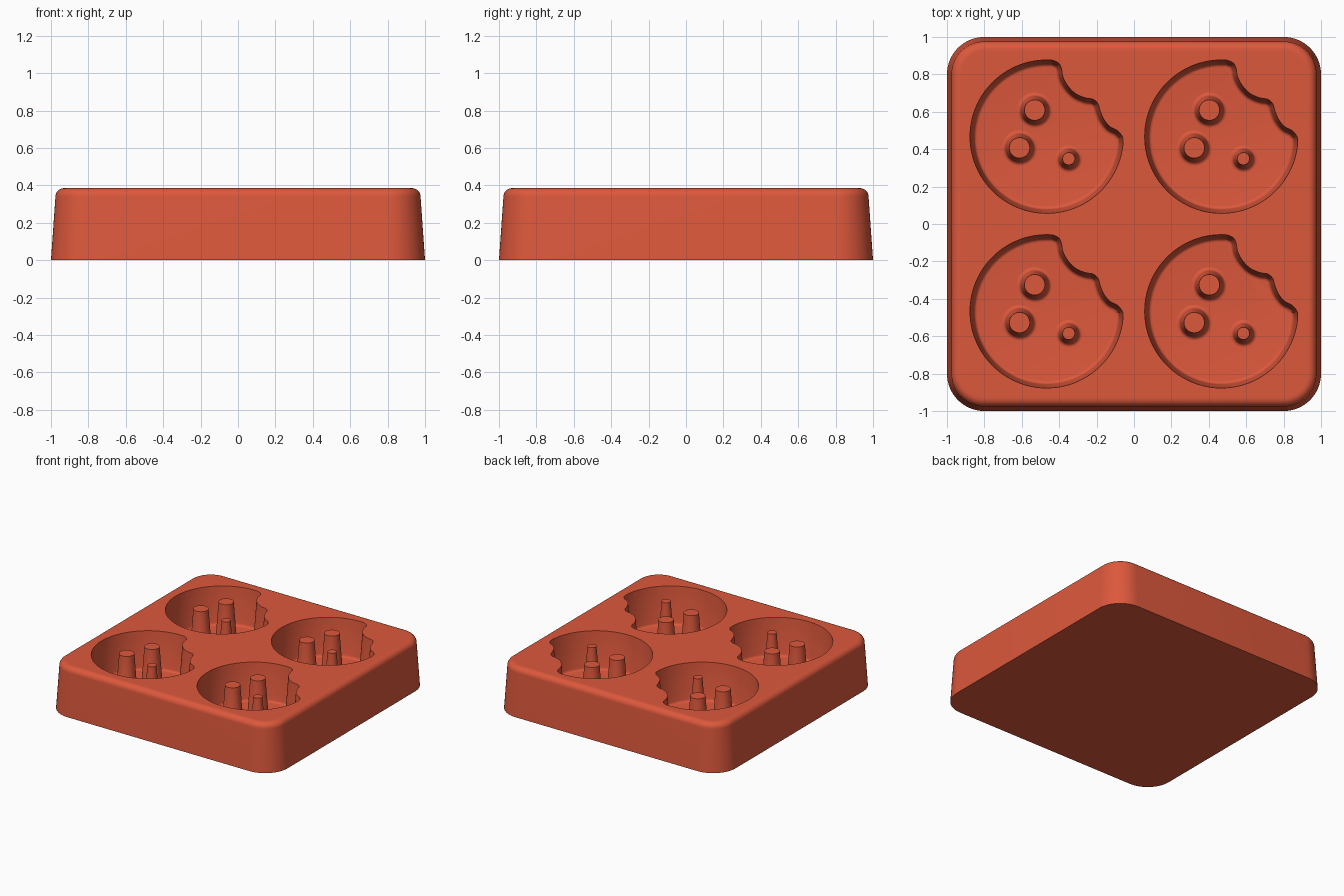
import bpy, bmesh, math
from mathutils import Vector

if "Cube" in bpy.data.objects:
    bpy.data.objects.remove(bpy.data.objects["Cube"])

TOP, FLOOR = 0.385, 0.085
RADIUS, SPACING = 0.41, 0.467

red = bpy.data.materials.new("terracotta red")
red.use_nodes = True
red.diffuse_color = (0.72, 0.098, 0.045, 1)
red.node_tree.nodes["Principled BSDF"].inputs["Base Color"].default_value = red.diffuse_color


def loft(name, rings, location=(0, 0, 0)):
    """Skin equal-length rings from bottom to top and cap both ends."""
    bm = bmesh.new()
    loops = [[bm.verts.new(p) for p in ring] for ring in rings]
    n = len(loops[0])
    for low, high in zip(loops, loops[1:]):
        for i in range(n):
            j = (i + 1) % n
            bm.faces.new((low[i], low[j], high[j], high[i]))
    bm.faces.new(loops[0][::-1])
    bm.faces.new(loops[-1])
    bmesh.ops.recalc_face_normals(bm, faces=bm.faces)
    mesh = bpy.data.meshes.new(name)
    bm.to_mesh(mesh)
    bm.free()
    mesh.materials.append(red)
    obj = bpy.data.objects.new(name, mesh)
    obj.location = location
    bpy.context.collection.objects.link(obj)
    return obj


def activate(obj):
    bpy.ops.object.select_all(action="DESELECT")
    obj.select_set(True)
    bpy.context.view_layer.objects.active = obj


def smooth(obj):
    activate(obj)
    bpy.ops.object.shade_smooth_by_angle(angle=math.radians(35))


def circle(r, z, n=48):
    return [(r * math.cos(math.tau * i / n), r * math.sin(math.tau * i / n), z) for i in range(n)]


def rounded_square(inset, z, radius=0.2, steps=14):
    centre, r = 1 - radius, radius - inset
    ring = []
    for k in range(4):
        mid = math.pi / 4 + k * math.pi / 2
        cx = math.copysign(centre, math.cos(mid))
        cy = math.copysign(centre, math.sin(mid))
        for i in range(steps + 1):
            a = (k + i / steps) * math.pi / 2
            ring.append((cx + r * math.cos(a), cy + r * math.sin(a), z))
    return ring


def bitten_outline():
    """Disc outline, counter-clockwise, with a scalloped bite at upper right."""
    bite = [Vector(p) for p in (
        (0.407, -0.005), (0.38, 0.031), (0.338, 0.054), (0.305, 0.094),
        (0.286, 0.139), (0.274, 0.177), (0.247, 0.2), (0.207, 0.207),
        (0.155, 0.23), (0.113, 0.272), (0.087, 0.32), (0.079, 0.364),
        (0.064, 0.393), (0.03, 0.409))]
    start, end = math.radians(88), math.radians(354)
    arc = [Vector((RADIUS * math.cos(a), RADIUS * math.sin(a)))
           for a in (start + (end - start) * i / 72 for i in range(73))]
    path = [arc[-1]] + bite + [arc[0]]
    points = []
    for a, b, c, d in zip(path, path[1:], path[2:], path[3:]):
        for t in (0, 0.25, 0.5, 0.75):
            points.append(0.5 * (2 * b + (c - a) * t + (2 * a - 5 * b + 4 * c - d) * t ** 2
                                 + (3 * b - a - 3 * c + d) * t ** 3))
    return points + [bite[-1]] + arc


def inset_ring(points, amount, z):
    ring = []
    for i, p in enumerate(points):
        t = (points((i + 1) % len(points)) if callable(points) else points[(i + 1) % len(points)]) - points[i - 1]
        t.normalize()
        ring.append((p.x - t.y * amount, p.y + t.x * amount, z))
    return ring


# Tapered block with a rounded top edge
levels = [(0, 0), (0.024, TOP - 0.045)]
for i in range(1, 9):
    a = i / 8 * math.pi / 2
    levels.append((0.024 + 0.045 * (1 - math.cos(a)), TOP - 0.045 * (1 - math.sin(a))))
levels.append((0.078, TOP))
block = loft("mould_block", [rounded_square(inset, z) for inset, z in levels])

# Cavity wall and peg foot share this fillet: offset from the foot, height
fillet = [(0.04, FLOOR), (0.034, FLOOR + 0.001), (0.028, FLOOR + 0.004),
          (0.023, FLOOR + 0.01), (0.02, FLOOR + 0.02)]
outline = bitten_outline()
wall = fillet + [(0, TOP), (-0.002, TOP + 0.03)]
pegs = {"rear_peg": (-0.064, 0.142, 0.055),
        "side_peg": (-0.145, -0.06, 0.055),
        "small_peg": (0.118, -0.118, 0.033)}

for row, sy in (("front", -1), ("back", 1)):
    for side, sx in (("right", -1), ("left", 1)):
        x, y = sx * SPACING, sy * SPACING
        # Bitten-disc cavity
        cutter = loft("cavity_cutter", [inset_ring(outline, o, z) for o, z in wall], (x, y, 0))
        cutter.hide_render = True
        activate(block)
        cut = block.modifiers.new("cavity", "BOOLEAN")
        cut.operation, cut.solver, cut.object = "DIFFERENCE", "EXACT", cutter
        bpy.ops.object.modifier_apply(modifier=cut.name)
        bpy.data.objects.remove(cutter)
        # Tapered pegs standing on the cavity floor
        for name, (px, py, r) in pegs.items():
            profile = [(0.04, FLOOR - 0.01)] + fillet + [(0, TOP - 0.005)]
            peg = loft(f"{row}_{side}_{name}", [circle(r + o, z) for o, z in profile],
                       (x + px, y + py, 0))
            smooth(peg)

smooth(block)
